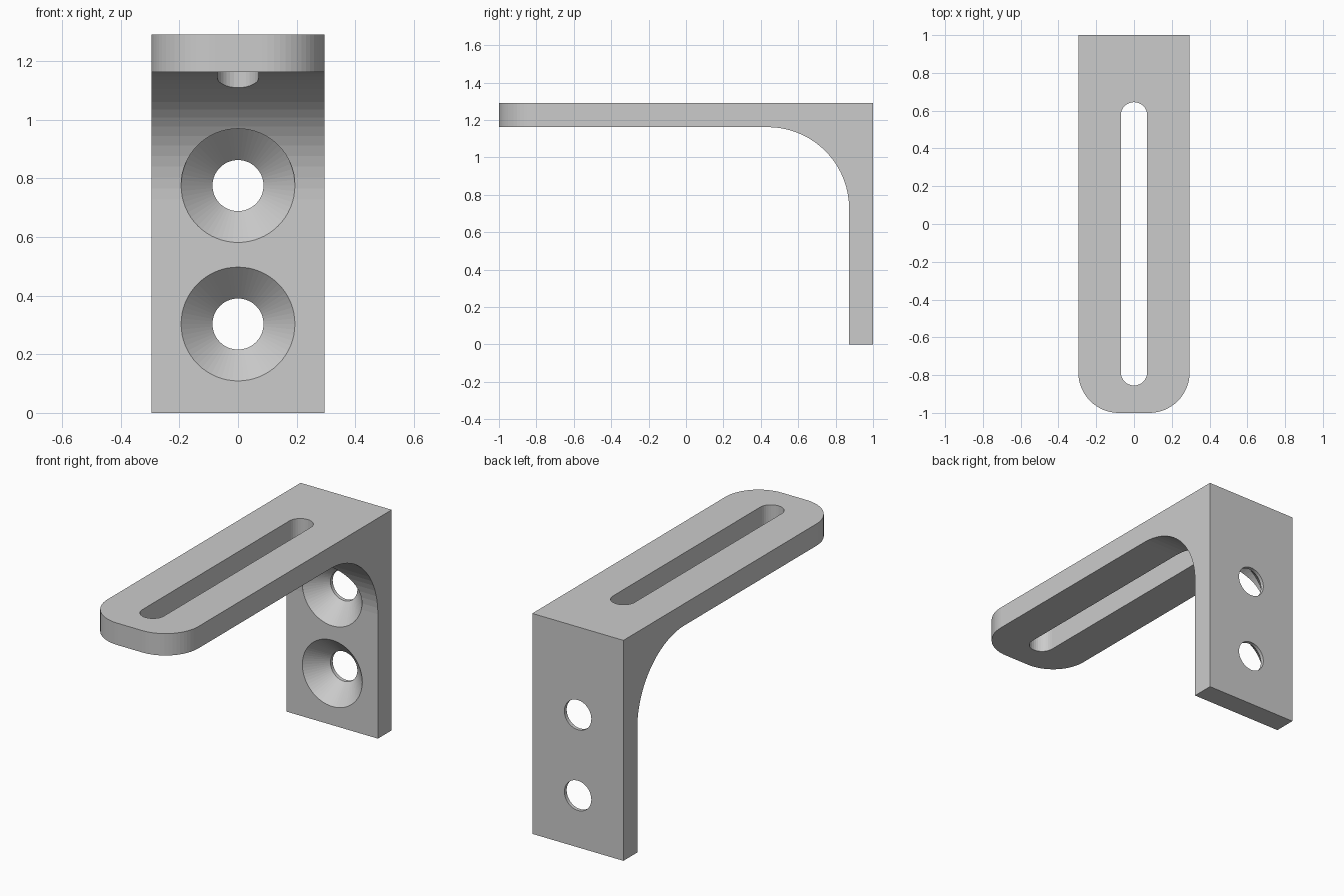
import bpy, bmesh
from math import sin, cos, pi
from mathutils import Vector

HALF_W = 0.295        # half width of the strap
TOP, T = 1.29, 0.128  # overall height, plate thickness
FILLET = 0.435        # inner bend radius
CORNER = 0.215        # rounded front corners
HOLE_R, SINK_R = 0.087, 0.194

if "Cube" in bpy.data.objects:
    bpy.data.objects.remove(bpy.data.objects["Cube"], do_unlink=True)

steel = bpy.data.materials.new("grey_steel")
steel.use_nodes = True
GREY = (0.6, 0.6, 0.6, 1)
steel.diffuse_color = GREY
steel.node_tree.nodes["Principled BSDF"].inputs["Base Color"].default_value = GREY


def arc(cx, cy, r, start, end, steps):
    return [(cx + r * cos(start + (end - start) * i / steps),
             cy + r * sin(start + (end - start) * i / steps)) for i in range(steps + 1)]


def extrude_profile(name, points, offset, bevel=None):
    """Fill a closed outline, extrude it, and optionally round chosen edges."""
    bm = bmesh.new()
    face = bm.faces.new([bm.verts.new(p) for p in points])
    new = bmesh.ops.extrude_face_region(bm, geom=[face], use_keep_orig=True)["geom"]
    bmesh.ops.translate(bm, vec=offset, verts=[v for v in new if isinstance(v, bmesh.types.BMVert)])
    if bevel:
        edges = [e for e in bm.edges if bevel(e)]
        bmesh.ops.bevel(bm, geom=edges, offset=CORNER, segments=16, profile=0.5, affect='EDGES')
    return finish(name, bm)


def finish(name, bm):
    bmesh.ops.recalc_face_normals(bm, faces=bm.faces)
    mesh = bpy.data.meshes.new(name)
    bm.to_mesh(mesh)
    bm.free()
    mesh.materials.append(steel)
    obj = bpy.data.objects.new(name, mesh)
    bpy.context.collection.objects.link(obj)
    return obj


def lathe_y(name, profile, z, sides=64):
    """Closed solid of revolution about a y-axis line, from (y, radius) pairs."""
    bm = bmesh.new()
    rings = [[bm.verts.new((r * cos(2 * pi * i / sides), y, z + r * sin(2 * pi * i / sides)))
              for i in range(sides)] for y, r in profile]
    for a, b in zip(rings, rings[1:]):
        for i in range(sides):
            j = (i + 1) % sides
            bm.faces.new((a[i], a[j], b[j], b[i]))
    bm.faces.new(rings[0])
    bm.faces.new(rings[-1])
    return finish(name, bm)


# L-shaped body with filleted inner bend and rounded front corners
inner = 1 - T
side = [(-1, TOP), (-1, TOP - T)]
side += arc(inner - FILLET, TOP - T - FILLET, FILLET, pi / 2, 0, 18)
side += [(inner, 0), (1, 0), (1, TOP)]
bracket = extrude_profile(
    "angle_bracket", [(-HALF_W, y, z) for y, z in side], Vector((2 * HALF_W, 0, 0)),
    lambda e: all(v.co.y < -0.99 for v in e.verts)
    and abs(e.verts[0].co.z - e.verts[1].co.z) > 0.05)

# Long adjusting slot
outline = arc(0, 0.575, 0.07, 0, pi, 16) + arc(0, -0.785, 0.07, pi, 2 * pi, 16)
cutters = [extrude_profile("slot_cutter", [(x, y, TOP - T - 0.1) for x, y in outline],
                           Vector((0, 0, T + 0.2)))]

# Countersunk screw holes, with clearance through the bend
sink = [(0.6, SINK_R), (inner, SINK_R), (inner + SINK_R - HOLE_R, HOLE_R), (1.1, HOLE_R)]
cutters += [lathe_y("screw_hole_cutter", sink, z) for z in (0.303, 0.775)]

for cutter in cutters:
    cutter.hide_render = True
    mod = bracket.modifiers.new(cutter.name, 'BOOLEAN')
    mod.operation, mod.solver, mod.object = 'DIFFERENCE', 'EXACT', cutter

# Apply the cuts and discard the cutters
bpy.ops.object.select_all(action='DESELECT')
bpy.context.view_layer.objects.active = bracket
bracket.select_set(True)
for mod in list(bracket.modifiers):
    bpy.ops.object.modifier_apply(modifier=mod.name)
for cutter in cutters:
    bpy.data.objects.remove(cutter, do_unlink=True)
